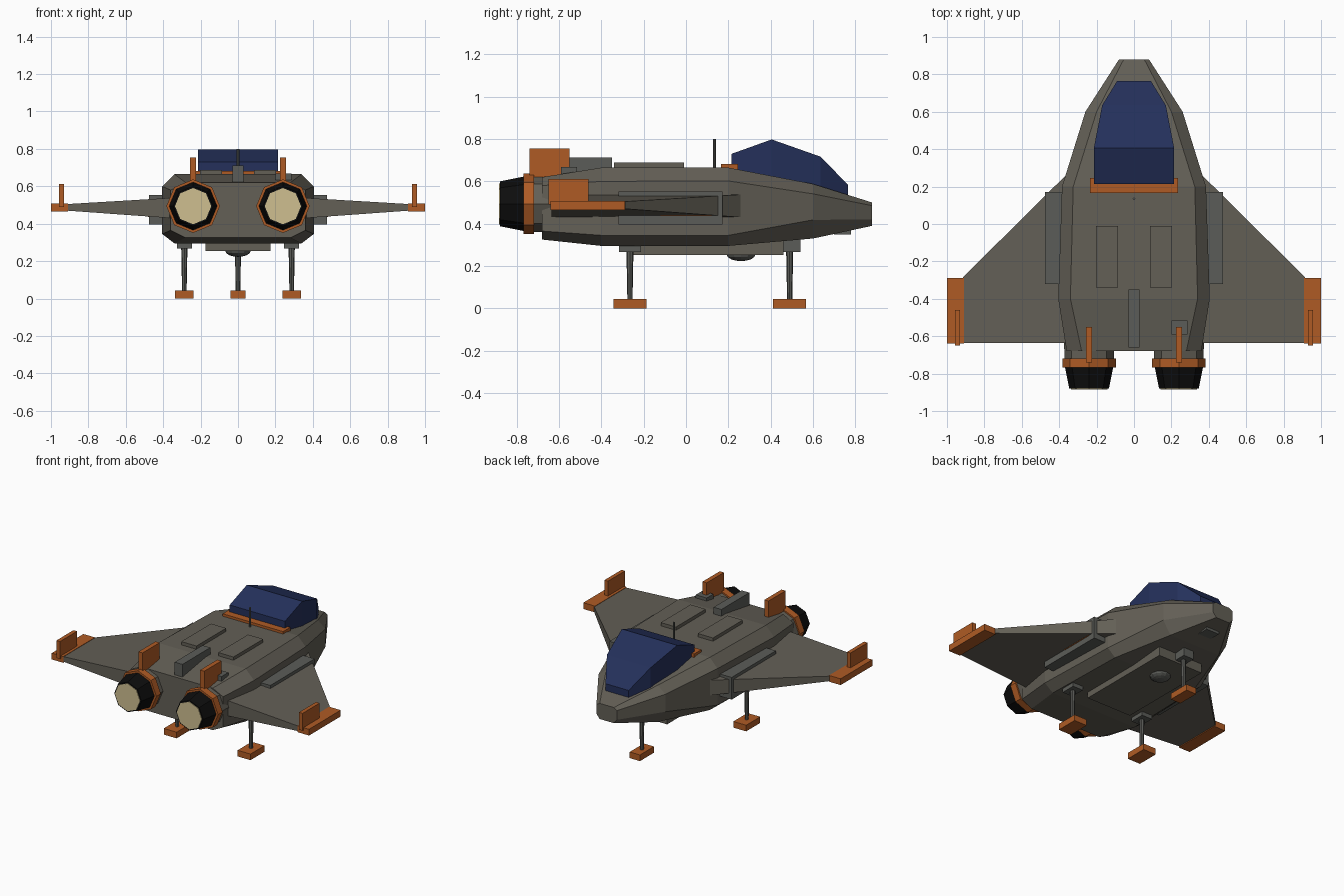
import bpy, bmesh, math
from mathutils import Matrix

if "Cube" in bpy.data.objects:
    bpy.data.objects.remove(bpy.data.objects["Cube"])


def mat(name, rgb):
    m = bpy.data.materials.new(name)
    m.diffuse_color = (*rgb, 1)
    m.use_nodes = True
    m.node_tree.nodes["Principled BSDF"].inputs["Base Color"].default_value = m.diffuse_color
    return m


HULL = mat("hull_grey", (0.125, 0.115, 0.093))
METAL = mat("metal_grey", (0.105, 0.108, 0.098))
ORANGE = mat("rust_orange", (0.43, 0.105, 0.018))
NAVY = mat("canopy_navy", (0.018, 0.030, 0.105))
BLACK = mat("nozzle_black", (0.004, 0.004, 0.004))
GLOW = mat("engine_cream", (0.62, 0.52, 0.28))


def finish(name, bm, m):
    bmesh.ops.recalc_face_normals(bm, faces=bm.faces[:])
    me = bpy.data.meshes.new(name)
    bm.to_mesh(me)
    bm.free()
    me.materials.append(m)
    ob = bpy.data.objects.new(name, me)
    bpy.context.collection.objects.link(ob)
    return ob


def loft(name, rings, m):
    """Skin a list of equal-length point rings and cap both ends."""
    bm = bmesh.new()
    vs = [[bm.verts.new(p) for p in r] for r in rings]
    n = len(vs[0])
    for a, b in zip(vs, vs[1:]):
        for i in range(n):
            j = (i + 1) % n
            bm.faces.new((a[i], a[j], b[j], b[i]))
    bm.faces.new(vs[0])
    bm.faces.new(vs[-1])
    return finish(name, bm, m)


def box(name, x, y, z, m):
    ring = lambda zz: [(x[0], y[0], zz), (x[1], y[0], zz), (x[1], y[1], zz), (x[0], y[1], zz)]
    return loft(name, [ring(z[0]), ring(z[1])], m)


def tube(name, x, y, z, r, m, n=8, axis="z"):
    """Tapered cylinder; the axis coordinate is a (start, end) pair."""
    rings = []
    for k in range(2):
        ring = []
        for i in range(n):
            a = 2 * math.pi * i / n
            c, s = r[k] * math.cos(a), r[k] * math.sin(a)
            ring.append((x + c, y + s, z[k]) if axis == "z" else (x + c, y[k], z + s))
        rings.append(ring)
    return loft(name, rings, m)


# Fuselage: y, half width, bottom, top, chamfer in x, top chamfer, bottom chamfer
stations = [
    (-0.68, 0.36, 0.325, 0.62, 0.08, 0.04, 0.04),
    (-0.40, 0.405, 0.295, 0.665, 0.065, 0.065, 0.05),
    (0.20, 0.385, 0.295, 0.665, 0.06, 0.063, 0.05),
    (0.60, 0.26, 0.33, 0.588, 0.06, 0.047, 0.088),
    (0.88, 0.08, 0.39, 0.50, 0.025, 0.015, 0.03),
]
rings = []
for y, w, b, t, c, ct, cb in stations:
    half = [(w - c, b), (w, b + cb), (w, t - ct), (w - c, t)]
    rings.append([(x, y, z) for x, z in half] + [(-x, y, z) for x, z in reversed(half)])
loft("fuselage", rings, HULL)

# Canopy: y, half width, top height, buried base height
loft("canopy", [
    [(-w, y, b), (w, y, b), (w, y, t), (-w, y, t)]
    for y, w, t, b in [(0.215, 0.215, 0.73, 0.62), (0.405, 0.215, 0.798, 0.59),
                       (0.635, 0.17, 0.717, 0.54), (0.765, 0.09, 0.585, 0.50)]], NAVY)
box("canopy_rear_trim", (-0.235, 0.235), (0.165, 0.245), (0.64, 0.682), ORANGE)

# Top details
tube("antenna", 0, 0.135, (0.65, 0.80), (0.007, 0.007), METAL)
box("spine_block", (-0.03, 0.03), (-0.66, -0.35), (0.60, 0.712), METAL)
box("rear_hatch", (0.20, 0.285), (-0.59, -0.515), (0.60, 0.668), METAL)

# Belly details
box("belly_plate", (-0.175, 0.175), (-0.25, 0.46), (0.253, 0.34), HULL)
box("nose_sensor", (-0.05, 0.05), (0.70, 0.78), (0.35, 0.42), METAL)
bm = bmesh.new()
bmesh.ops.create_uvsphere(bm, u_segments=12, v_segments=8, radius=1,
                          matrix=Matrix.Translation((0, 0.26, 0.255)) @ Matrix.Diagonal((0.068, 0.068, 0.032, 1)))
finish("belly_dome", bm, METAL)


# Landing gear leg: mount, strut, foot
def gear(name, x, y, hw, mount_top):
    box(name + "_mount", (x - 0.04, x + 0.04), (y - 0.052, y + 0.052), (0.267, mount_top), METAL)
    tube(name + "_strut", x, y, (0.03, 0.29), (0.012, 0.017), METAL)
    box(name + "_foot", (x - hw, x + hw), (y - 0.078, y + 0.078), (0, 0.043), ORANGE)


gear("front_gear", 0, 0.49, 0.04, 0.38)

for side, s in (("left", -1), ("right", 1)):
    def sbox(name, x, y, z, m):
        return box(side + "_" + name, sorted((s * x[0], s * x[1])), y, z, m)

    gear(side + "_rear_gear", s * 0.287, -0.265, 0.05, 0.33)

    # Delta wing, tapering in chord and thickness
    loft(side + "_wing", [
        [(s * x, f, lo), (s * x, f, hi), (s * x, -0.635, hi), (s * x, -0.635, lo)]
        for x, f, lo, hi in [(0.36, 0.265, 0.43, 0.538), (0.915, -0.285, 0.47, 0.505)]], HULL)
    sbox("wing_tip", (0.91, 1.0), (-0.64, -0.288), (0.464, 0.508), ORANGE)
    sbox("wing_tip_fin", (0.929, 0.957), (-0.65, -0.46), (0.49, 0.612), ORANGE)

    # Side intake with thin stripe, and top panel
    sbox("intake", (0.34, 0.475), (-0.32, 0.172), (0.397, 0.553), METAL)
    sbox("intake_stripe", (0.474, 0.48), (-0.12, 0.12), (0.436, 0.48), ORANGE)
    sbox("top_panel", (0.085, 0.203), (-0.34, -0.01), (0.64, 0.688), HULL)

    # Engine with housing, collar, nozzle, glow and fin
    ex, ez = s * 0.24, 0.494
    tube(side + "_engine_housing", ex, (-0.73, -0.53), ez, (0.132, 0.135), HULL, axis="y")
    tube(side + "_engine_collar", ex, (-0.768, -0.718), ez, (0.143, 0.143), ORANGE, axis="y")
    tube(side + "_engine_nozzle", ex, (-0.88, -0.75), ez, (0.106, 0.132), BLACK, axis="y")
    tube(side + "_engine_glow", ex, (-0.884, -0.87), ez, (0.097, 0.097), GLOW, axis="y")
    sbox("engine_fin", (0.224, 0.256), (-0.74, -0.55), (0.60, 0.755), ORANGE)
